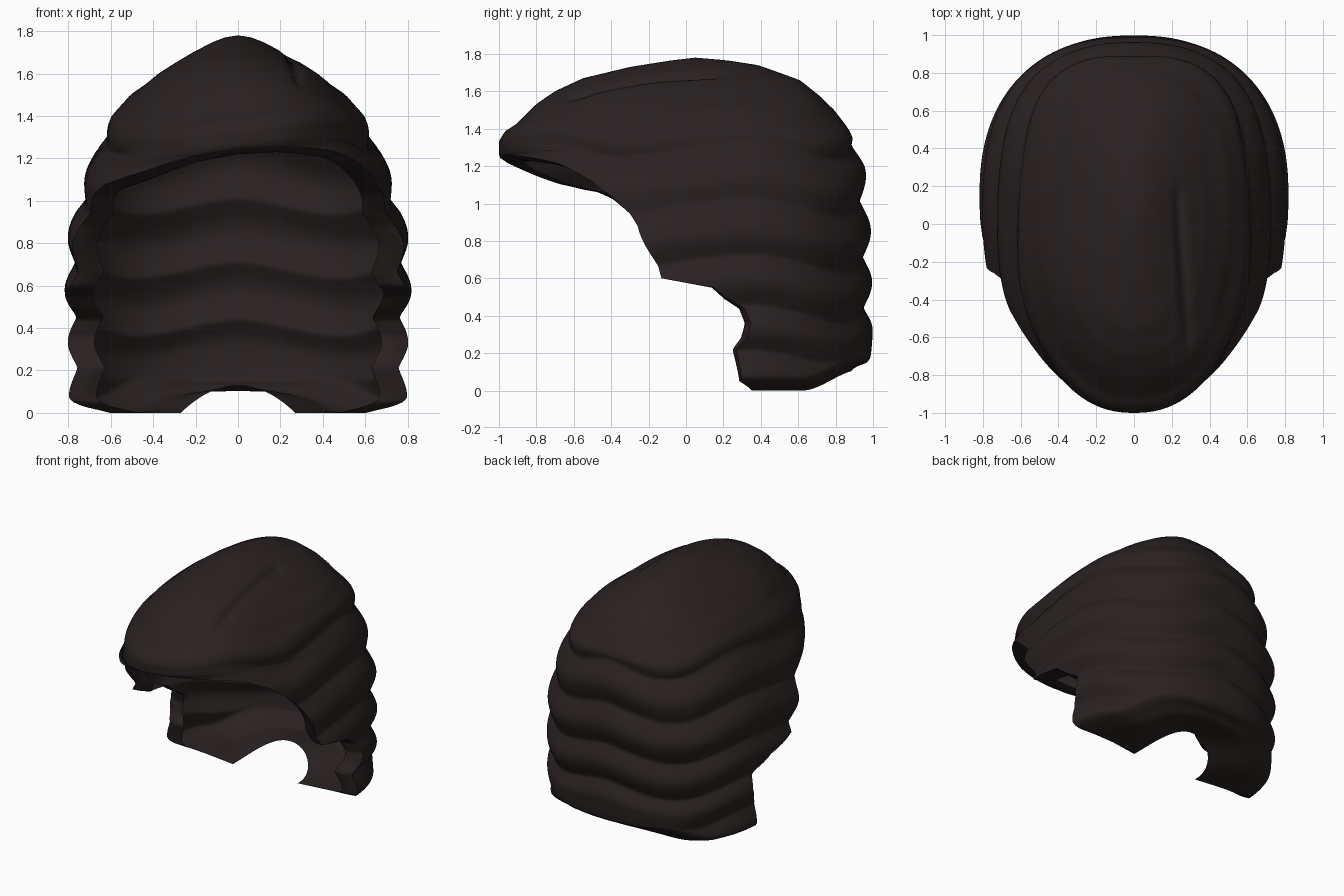
import bpy, bmesh, math
from mathutils import Vector

if "Cube" in bpy.data.objects:
    bpy.data.objects.remove(bpy.data.objects["Cube"])

COLS = 140
TOP = 1.78
CLOSE = 1.25          # height at which the front opening closes

# profiles as (height, value)
WIDTH = [(0, .62), (.03, .72), (.07, .755), (.3, .765), (.6, .77), (.8, .762), (.95, .735), (1.1, .685),
         (1.2, .645), (1.3, .615), (1.4, .572), (1.5, .5), (1.6, .37), (1.7, .205), (1.75, .11),
         (1.77, .06), (1.78, 0)]
BACK = [(0, .88), (.04, .915), (.1, .935), (.3, .95), (.8, .945), (1.0, .93), (1.2, .91), (1.35, .875),
        (1.5, .785), (1.57, .72), (1.66, .6), (1.74, .38), (1.765, .22), (1.78, .05)]
FRONT = [(0, -1), (1.22, -.98), (1.26, -1), (1.33, -1), (1.38, -.97), (1.41, -.92), (1.44, -.89),
         (1.53, -.8), (1.6, -.7), (1.67, -.55), (1.73, -.3), (1.765, -.08), (1.78, .05)]
EDGE = [(0, .37), (.05, .29), (.22, .27), (.28, .315), (.36, .335), (.44, .31), (.49, .22), (.55, .15),
        (.6, -.12), (.88, -.245), (1.03, -.37), (1.1, -.48), (1.16, -.64), (1.21, -.85), (CLOSE, -1)]
CREASES = [-.12, .17, .41, .68, .98, 1.28, 1.52, 1.9]


def lerp_table(table, z):
    for (a, va), (b, vb) in zip(table, table[1:]):
        if z <= b:
            return va + (vb - va) * max(0, z - a) / (b - a)
    return table[-1][1]


def smooth(a, b, v):
    t = min(1, max(0, (v - a) / (b - a)))
    return t * t * (3 - 2 * t)


def power(s):
    """Roundness of the horizontal sections, fuller at the back."""
    return 2.35 if s > 0 else 2.28


def signed_pow(v, p):
    return math.copysign(abs(v) ** p, v)


def centre(z):
    return .15 - .1 * smooth(1.2, TOP, z)


def wave(z):
    """Rounded roll between two neighbouring creases."""
    for a, b in zip(CREASES, CREASES[1:]):
        if a <= z < b:
            return math.sin(math.pi * (z - a) / (b - a)) ** 1.2
    return 0


def hair_point(z, phi):
    w, back, front = (lerp_table(t, z) for t in (WIDTH, BACK, FRONT))
    yc = centre(z)
    c, s = math.cos(phi), math.sin(phi)
    n = power(s)
    x = w * signed_pow(c, 2 / n)
    y = yc + (back - yc if s > 0 else yc - front) * signed_pow(s, 2 / n)
    # wavy rolls that undulate around the head
    fold = math.asin(max(-1, min(1, s)))
    side = smooth(-1.3, -.3, fold)
    zeta = z - .045 * side * math.cos((4 if fold > .17 else 5) * (fold - .17))
    amp = .048 * side * (1 - .75 * smooth(1.25, 1.5, z)) * smooth(0, .06, z)
    roll = wave(zeta)
    if zeta < .29:      # lowest crease dies out at the nape
        roll += (1 - roll) * smooth(.5, 1.0, fold)
    d = Vector((x, y - yc, 0))
    if d.length > 1e-6:
        d.normalize()
    p = Vector((x, y, z)) + d * amp * roll * min(1, w / .3)
    # raised nape, tilted fringe and the strand parting
    p.z += .11 * smooth(.62, .93, p.y) * (1 - smooth(0, .24, z))
    p.z += .11 * p.x * smooth(-.25, -.8, p.y) * smooth(.9, 1.2, z) * (1 - .7 * smooth(1.42, 1.7, z))
    if z > 1.3:
        line = p.x - (.24 - .07 * p.y)
        p.z -= .028 * math.exp(-(line / .025) ** 2) * smooth(-.72, -.55, p.y) * (1 - smooth(.1, .25, p.y))
    return p


def section(z):
    """Row of points from the right front edge round the back to the left one."""
    start = -math.pi / 2
    if z < CLOSE - 1e-6:
        yc, ye = centre(z), lerp_table(EDGE, z)
        if ye < yc:
            q = min(1, (yc - ye) / (yc - lerp_table(FRONT, z)))
            start = -math.asin(q ** (power(-1) / 2))
        else:
            q = (ye - yc) / (lerp_table(BACK, z) - yc)
            start = math.asin(min(1, q) ** (power(1) / 2))
    return [hair_point(z, start + (math.pi - 2 * start) * i / COLS) for i in range(COLS + 1)]


def add_grid(bm, rows):
    grid = [[bm.verts.new(p) for p in row] for row in rows]
    for lo, hi in zip(grid, grid[1:]):
        for i in range(len(lo) - 1):
            bm.faces.new((lo[i], lo[i + 1], hi[i + 1], hi[i]))


bm = bmesh.new()

# outer hair shell, rows packed closer towards the crown
heights = [CLOSE * i / 100 for i in range(101)]
heights += [CLOSE + (TOP - CLOSE) * math.sin(math.pi / 2 * i / 50) for i in range(1, 51)]
rows = [section(z) for z in heights]
add_grid(bm, rows)

# rolled lip turning inwards along the face opening
for end in (0, -1):
    lip = []
    for z, row in zip(heights, rows):
        if z > CLOSE + 1e-6:
            break
        p = row[end]
        target = Vector((0, .29 - .14 * smooth(0, .3, z), 0))
        d = (target - Vector((p.x, p.y, 0))).normalized()
        drop = smooth(.95, 1.2, z)
        bulge = .012 * (1 - drop) * smooth(0, .06, z)
        strip = [p + d * .13 * t + Vector((0, -bulge * math.sin(math.pi * t),
                 -.03 * drop * math.sin(t * 2))) for t in (0, .25, .5, .75, 1)]
        lip.append(strip if end == -1 else strip[::-1])
    add_grid(bm, lip)

# underside running in to the neck opening
neck = []
for i in range(COLS + 1):
    a = math.pi * i / COLS
    x = .27 * signed_pow(math.cos(a), .9)
    neck.append(Vector((x, .325 + .3 * abs(math.sin(a)) ** .85, .13 * (1 - (x / .27) ** 2))))
add_grid(bm, [[p.lerp(q, 1 - k / 6) for p, q in zip(rows[0], neck)] for k in range(7)])

bmesh.ops.remove_doubles(bm, verts=bm.verts, dist=.0006)
bmesh.ops.recalc_face_normals(bm, faces=bm.faces)
mesh = bpy.data.meshes.new("wavy_hair")
bm.to_mesh(mesh)
bm.free()
hair = bpy.data.objects.new("wavy_hair", mesh)
bpy.context.collection.objects.link(hair)

brown = bpy.data.materials.new("dark_brown")
brown.diffuse_color = (.023, .0155, .0155, 1)
brown.use_nodes = True
brown.node_tree.nodes["Principled BSDF"].inputs["Base Color"].default_value = brown.diffuse_color
mesh.materials.append(brown)

bpy.context.view_layer.objects.active = hair
hair.select_set(True)
bpy.ops.object.shade_smooth_by_angle(angle=math.radians(60))
